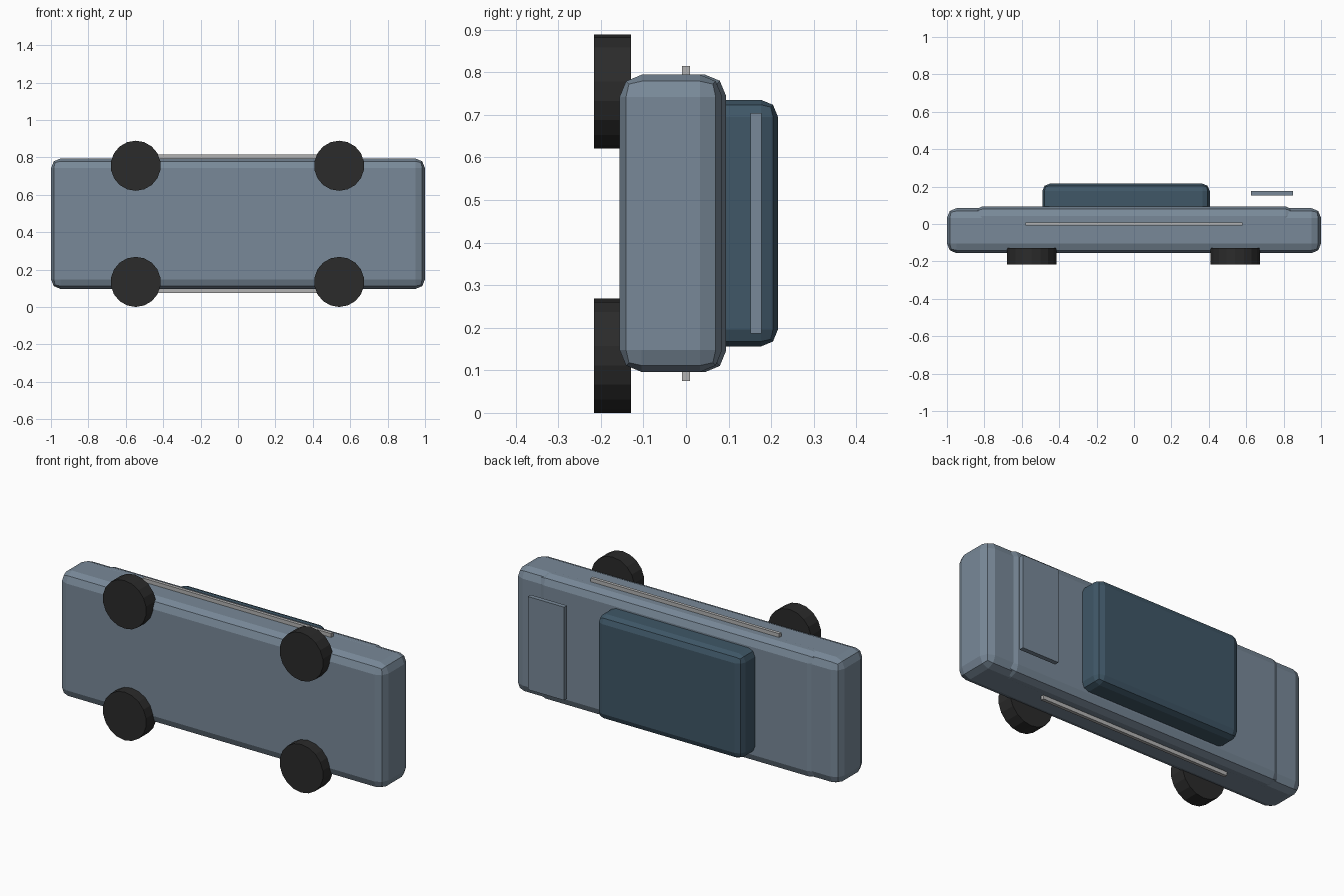
import bpy, math

if "Cube" in bpy.data.objects:
    bpy.data.objects.remove(bpy.data.objects["Cube"])


def material(name, rgb):
    m = bpy.data.materials.new(name)
    m.diffuse_color = (*rgb, 1)
    m.use_nodes = True
    m.node_tree.nodes["Principled BSDF"].inputs["Base Color"].default_value = m.diffuse_color
    return m


PAINT = material("blue grey paint", (0.19, 0.25, 0.315))
GLASS = material("dark teal glass", (0.05, 0.095, 0.135))
RUBBER = material("black rubber", (0.024, 0.024, 0.024))
CHROME = material("light chrome", (0.45, 0.45, 0.45))


def box(name, x, y, z, mat, bevel=0.0):
    """Box from (min, max) ranges, with an optional rounded edge."""
    ranges = (x, y, z)
    bpy.ops.mesh.primitive_cube_add(size=1, location=[(a + b) / 2 for a, b in ranges])
    ob = bpy.context.object
    ob.name = name
    ob.scale = [b - a for a, b in ranges]
    bpy.ops.object.transform_apply(location=False, rotation=False, scale=True)
    ob.data.materials.append(mat)
    if bevel:
        mod = ob.modifiers.new("rounded edges", 'BEVEL')
        mod.width = bevel
        mod.segments = 2
    return ob


# Main shell, raised deck and cabin (the vehicle's roof faces +y)
box("body", (-1, 1), (-0.156, 0.085), (0.096, 0.794), PAINT, 0.052)
box("deck", (-0.86, 0.86), (-0.03, 0.094), (0.0955, 0.7945), PAINT, 0.05)
box("cabin", (-0.49, 0.405), (0.0, 0.216), (0.156, 0.735), GLASS, 0.04)

# Rear wing floating over the deck
box("rear_wing", (0.626, 0.85), (0.152, 0.177), (0.186, 0.704), PAINT)

# Trim strips along both flanks
for side, z in (("left", (0.075, 0.11)), ("right", (0.78, 0.815))):
    box("trim_" + side, (-0.58, 0.58), (-0.009, 0.009), z, CHROME)

# Four wheels with axles along y
for end, x in (("front", -0.547), ("rear", 0.541)):
    for side, z in (("left", 0.134), ("right", 0.755)):
        bpy.ops.mesh.primitive_cylinder_add(
            vertices=18, radius=0.134, depth=0.087,
            location=(x, -0.1725, z), rotation=(math.pi / 2, 0, 0))
        wheel = bpy.context.object
        wheel.name = f"wheel_{end}_{side}"
        wheel.data.materials.append(RUBBER)
